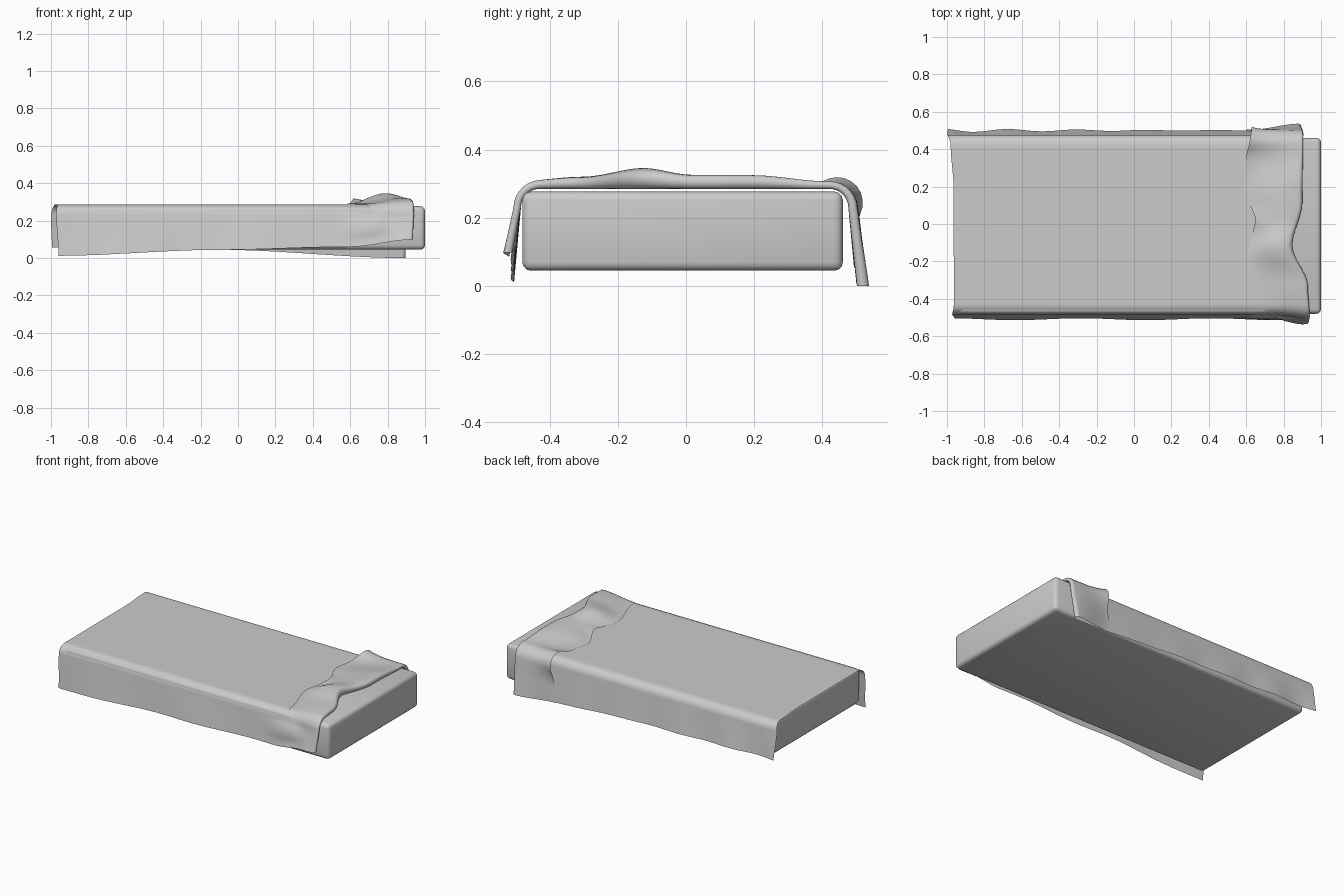
import bpy, bmesh
from math import sin, cos, pi, exp

if "Cube" in bpy.data.objects:
    bpy.data.objects.remove(bpy.data.objects["Cube"])


def curve(points, v):
    """Smooth interpolation through (position, value) pairs."""
    if v <= points[0][0]:
        return points[0][1]
    for (a, p), (b, q) in zip(points, points[1:]):
        if v <= b:
            t = (v - a) / (b - a)
            return p + (q - p) * t * t * (3 - 2 * t)
    return points[-1][1]


def bump(v, centre, width):
    return exp(-((v - centre) / width) ** 2)


# Mattress: rounded box
bm = bmesh.new()
bmesh.ops.create_cube(bm, size=1)
for v in bm.verts:
    v.co = (0.03 + v.co.x * 1.94, -0.01 + v.co.y * 0.94, 0.161 + v.co.z * 0.232)
bmesh.ops.bevel(bm, geom=bm.edges[:], offset=0.025, segments=3, profile=0.5, affect='EDGES')
me = bpy.data.meshes.new("mattress")
bm.to_mesh(me)
bm.free()
mattress = bpy.data.objects.new("mattress", me)
bpy.context.collection.objects.link(mattress)

# Blanket outlines, against the unrolled distance c across the bed
FLAT, RADIUS, HANG = 0.425, 0.055, 0.22
ARC = RADIUS * pi / 2
FOOT = [(-0.73, -0.96), (-0.5, -0.972), (-0.42, -0.963), (0.2, -0.965),
        (0.42, -0.98), (0.52, -1.0), (0.73, -0.995)]
FOLD = [(-0.73, 0.935), (-0.5, 0.94), (-0.33, 0.93), (-0.11, 0.848),
        (0.12, 0.9), (0.5, 0.905), (0.73, 0.895)]
EDGE = [(-0.73, 0.8), (-0.55, 0.76), (-0.42, 0.68), (-0.15, 0.61), (-0.02, 0.64),
        (0.02, 0.65), (0.2, 0.58), (0.35, 0.6), (0.5, 0.63), (0.73, 0.6)]
LIFT = [(-0.73, 0.025), (-0.5, 0.022), (-0.3, 0.034), (-0.12, 0.058), (0.02, 0.04),
        (0.2, 0.04), (0.42, 0.022), (0.55, 0.028), (0.73, 0.035)]
HEM_FRONT = [(-0.97, 0.012), (-0.1, 0.044), (0.6, 0.06), (0.93, 0.098)]
HEM_BACK = [(-1.0, 0.056), (-0.1, 0.044), (0.9, 0.0)]


def drape(c, x, d):
    """Place a blanket point: c across, x along, d above the base layer."""
    side = 1 if c > 0 else -1
    q = abs(c)
    if q <= FLAT:
        return x, c - 0.004, 0.285 + d
    if q <= FLAT + ARC:
        a = (q - FLAT) / RADIUS
        r = RADIUS + d
        y, z = FLAT + r * sin(a), 0.285 - RADIUS + r * cos(a)
    else:
        t = (q - FLAT - ARC) / HANG
        hem = curve(HEM_BACK if side > 0 else HEM_FRONT, x)
        z = 0.23 + (hem - 0.23) * t
        ripple = (0.010 * sin(17 * x + 0.4) * exp(-(x + 1) * 1.2) if side > 0
                  else 0.005 * sin(9 * x + 1))
        y = FLAT + RADIUS + d + t * (0.025 + ripple)
        # sheet swells outward under the turned-back part
        if side < 0:
            y += 0.012 * bump(x, 0.7, 0.12) * sin(pi * min(t * 1.3, 1))
    return x, side * y - 0.004, z


cols = [FLAT * i / 22 for i in range(23)]
cols += [FLAT + ARC * i / 7 for i in range(1, 8)]
cols += [FLAT + ARC + HANG * i / 9 for i in range(1, 10)]
cols = [-c for c in cols[:0:-1]] + cols

MAIN, TURN, FLAP = 80, 8, 24
bm = bmesh.new()
grid = []
for c in cols:
    foot, fold, edge, lift = (curve(k, c) for k in (FOOT, FOLD, EDGE, LIFT))
    r = lift / 2
    line = []
    for i in range(MAIN):                      # lower layer
        x = foot + (fold - r - foot) * i / MAIN
        line.append(drape(c, x, 0.0))
    for i in range(TURN):                      # rolled fold
        a = pi * i / TURN
        line.append(drape(c, fold - r + r * sin(a), r - r * cos(a)))
    for i in range(FLAP + 1):                  # turned-back flap
        t = i / FLAP
        x = fold - r + (edge - fold + r) * t
        d = 0.005 + (lift - 0.005) * (1 - t * t * (3 - 2 * t))
        s = sin(pi * t)
        d += 0.02 * s * bump(c, -0.12, 0.12) + 0.006 * s * sin(c * 14)
        d += 0.042 * t * t * bump(c, 0.48, 0.08)
        d += 0.012 * t * t * bump(c, 0.03, 0.06)
        line.append(drape(c, x, d))
    grid.append([bm.verts.new(p) for p in line])
for a, b in zip(grid, grid[1:]):
    for i in range(len(a) - 1):
        bm.faces.new((a[i], a[i + 1], b[i + 1], b[i]))
bmesh.ops.recalc_face_normals(bm, faces=bm.faces[:])
if grid[len(grid) // 2][10].link_faces[0].normal.z < 0:
    bmesh.ops.reverse_faces(bm, faces=bm.faces[:])
me = bpy.data.meshes.new("blanket")
bm.to_mesh(me)
bm.free()
blanket = bpy.data.objects.new("blanket", me)
bpy.context.collection.objects.link(blanket)

for ob in (mattress, blanket):
    ob.data.polygons.foreach_set("use_smooth", [True] * len(ob.data.polygons))
    ob.data.update()
